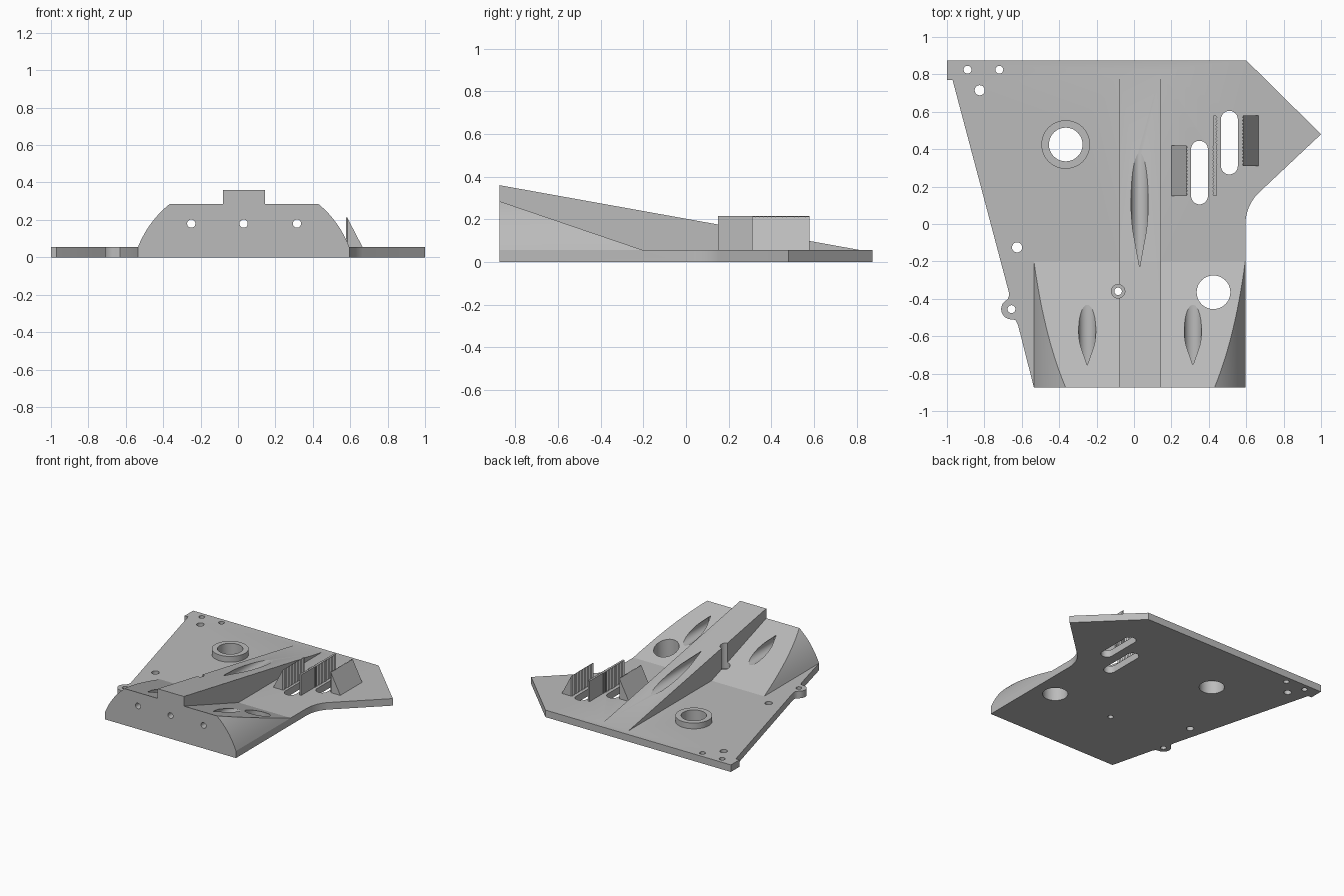
import bpy, bmesh
from math import cos, sin, pi, radians

if "Cube" in bpy.data.objects:
    bpy.data.objects.remove(bpy.data.objects["Cube"], do_unlink=True)

grey = bpy.data.materials.new("plain_grey")
grey.use_nodes = True
grey.diffuse_color = (0.5, 0.5, 0.5, 1)
grey.node_tree.nodes["Principled BSDF"].inputs["Base Color"].default_value = (0.5, 0.5, 0.5, 1)

FRONT, THICK, SUNK, TOP = -0.875, 0.055, 0.02, 0.215
PLACE = {"x": lambda a, b, t: (t, a, b),
         "y": lambda a, b, t: (a, t, b),
         "z": lambda a, b, t: (a, b, t)}


def prism(name, pts, axis, lo, hi):
    """Extrude a 2D outline along an axis."""
    bm = bmesh.new()
    put = PLACE[axis]
    face = bm.faces.new([bm.verts.new(put(a, b, lo)) for a, b in pts])
    new = bmesh.ops.extrude_face_region(bm, geom=[face])["geom"]
    moved = [v for v in new if isinstance(v, bmesh.types.BMVert)]
    bmesh.ops.translate(bm, verts=moved, vec=put(0, 0, hi - lo))
    bmesh.ops.recalc_face_normals(bm, faces=bm.faces[:])
    mesh = bpy.data.meshes.new(name)
    bm.to_mesh(mesh)
    bm.free()
    mesh.materials.append(grey)
    ob = bpy.data.objects.new(name, mesh)
    bpy.context.collection.objects.link(ob)
    return ob


def arc(cx, cy, r, a0=0, a1=360, n=48, ends=True):
    return [(cx + r * cos(radians(a0 + (a1 - a0) * i / n)),
             cy + r * sin(radians(a0 + (a1 - a0) * i / n)))
            for i in range(n + (1 if ends else 0))]


def disc(cx, cy, r):
    return arc(cx, cy, r, ends=False)


def bezier(p, c, q, n=12):
    return [tuple((1 - t) ** 2 * u + 2 * t * (1 - t) * v + t * t * w
                  for u, v, w in zip(p, c, q))
            for t in (i / n for i in range(n + 1))]


def select(ob):
    bpy.ops.object.select_all(action="DESELECT")
    ob.select_set(True)
    bpy.context.view_layer.objects.active = ob


def combine(ob, tool, operation):
    """Apply a boolean and drop the tool object."""
    mod = ob.modifiers.new("combine", "BOOLEAN")
    mod.operation, mod.solver, mod.object = operation, "EXACT", tool
    select(ob)
    bpy.ops.object.modifier_apply(modifier=mod.name)
    bpy.data.objects.remove(tool, do_unlink=True)


def cut(ob, pts, axis, lo, hi):
    combine(ob, prism("cutter", pts, axis, lo, hi), "DIFFERENCE")


# Base plate with rounded inner corner and a small screw ear
outline = [(-0.535, FRONT), (0.595, FRONT)]
outline += bezier((0.595, 0), (0.6, 0.1), (0.665, 0.165))
outline += [(1, 0.48), (0.6, 0.875), (-1, 0.875), (-1, 0.77), (-0.97, 0.77),
            (-0.669, -0.365), (-0.668, -0.385), (-0.675, -0.4)]
outline += arc(-0.655, -0.455, 0.055, 120, 275, 20)
outline += [(-0.632, -0.515), (-0.62, -0.54)]
body = prism("base_plate", outline, "z", 0, THICK)

# Sloping ramp with curved shoulders
section = [(-0.535, -0.1), (0.595, -0.1)]
section += bezier((0.595, THICK), (0.54, 0.195), (0.43, 0.285))
section += [(0.41, 0.3), (-0.345, 0.3)]
section += bezier((-0.365, 0.285), (-0.478, 0.195), (-0.535, THICK))
ramp = prism("ramp", section, "y", -1, 0)
slope = (0.285 - THICK) / 0.675
wedge = [(FRONT, SUNK), (-0.2 + (THICK - SUNK) / slope, SUNK), (FRONT, 0.285)]
combine(ramp, prism("wedge", wedge, "x", -1, 1), "INTERSECT")
combine(body, ramp, "UNION")

# Long tapering centre ridge
ridge = [(FRONT, SUNK), (0.86, SUNK), (0.86, 0.048), (FRONT, 0.36)]
combine(body, prism("ridge", ridge, "x", -0.08, 0.145), "UNION")

# Raised collar around the round opening
combine(body, prism("collar", disc(-0.365, 0.425, 0.13), "z", SUNK, 0.1), "UNION")

# Vertical through holes
for x, y, r in [(-0.365, 0.425, 0.09), (0.425, -0.365, 0.09), (-0.085, -0.36, 0.02),
                (-0.89, 0.825, 0.021), (-0.72, 0.825, 0.021), (-0.825, 0.715, 0.027),
                (-0.625, -0.125, 0.027), (-0.655, -0.455, 0.021)]:
    cut(body, disc(x, y, r), "z", -0.1, 0.5)
# Screw access well beside the ridge
cut(body, disc(-0.085, -0.36, 0.036), "z", 0.075, 0.5)

# Horizontal screw holes: narrow at the front, teardrop bores behind
for x, back in [(-0.25, -0.3), (0.03, 0.5), (0.315, -0.3)]:
    cut(body, disc(x, 0.18, 0.022), "y", -1, -0.7)
    bore = arc(x, 0.18, 0.046, 135, 405, 36) + [(x, 0.244)]
    cut(body, bore, "y", -0.79, back)

# Rounded slots in the plate
for x, y0, y1 in [(0.51, 0.31, 0.56), (0.35, 0.15, 0.4)]:
    cut(body, arc(x, y1, 0.045, 0, 180, 20) + arc(x, y0, 0.045, 180, 360, 20),
        "z", -0.1, 0.2)


def rack(name, back, teeth, y0, depth, flip):
    """Upright toothed strip; depth points out of the toothed face."""
    count, length = 15, 0.27
    pitch = length / count
    pts = [(back, y0)]
    for i in range(count):
        pts += [(teeth, y0 + i * pitch), (teeth + depth, y0 + (i + 0.5) * pitch)]
    pts += [(teeth, y0 + length), (back, y0 + length)]
    return prism(name, [(flip(x), y) for x, y in pts], "z", THICK - 0.01, TOP)


# Toothed grips: a thin rack facing a toothed wedge, on each slot
parts = [body]
for side, y0, flip in [("left", 0.31, lambda x: x), ("right", 0.15, lambda x: 0.865 - x)]:
    parts.append(rack(side + "_rack", 0.425, 0.438, y0, 0.008, flip))
    grip = rack(side + "_wedge", 0.72, 0.585, y0, -0.008, flip)
    tri = [(0.55, SUNK), (0.684, SUNK), (0.583, TOP - 0.001), (0.55, TOP - 0.001)]
    tri = [(flip(x), z) for x, z in tri]
    combine(grip, prism("slant", tri, "y", 0, 0.8), "INTERSECT")
    parts.append(grip)

# Smooth the curved walls, keep edges sharp
for ob in parts:
    select(ob)
    bpy.ops.object.shade_smooth_by_angle(angle=radians(15))
